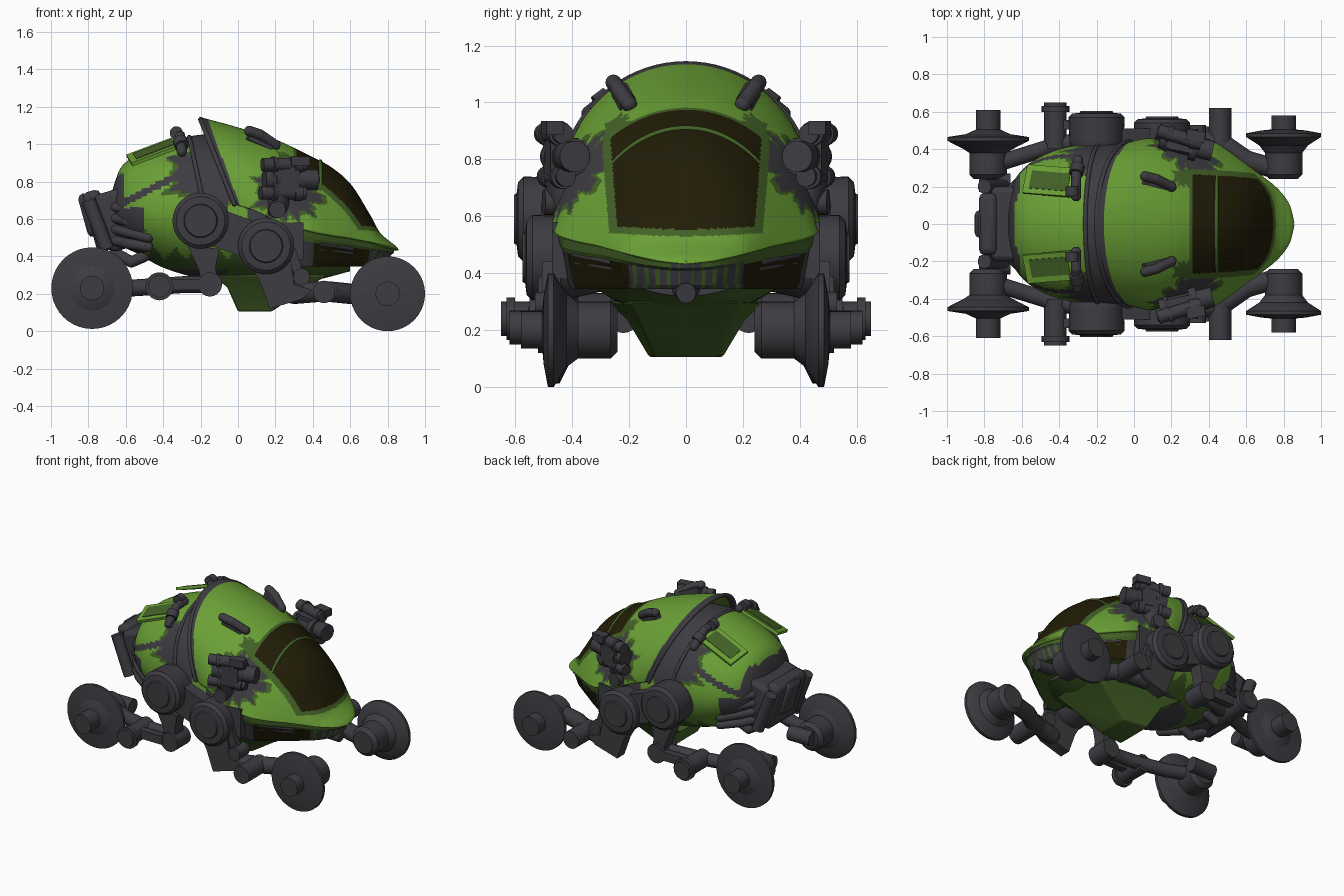
import bpy, bmesh, math
from mathutils import Vector, Matrix

if "Cube" in bpy.data.objects:
    bpy.data.objects.remove(bpy.data.objects["Cube"])


def material(name, rgb):
    m = bpy.data.materials.new(name)
    m.use_nodes = True
    m.diffuse_color = (*rgb, 1)
    m.node_tree.nodes["Principled BSDF"].inputs["Base Color"].default_value = (*rgb, 1)
    return m


MATS = [material("leaf green", (.145, .35, .036)), material("dark green", (.055, .12, .02)),
        material("visor olive", (.015, .012, .002)), material("gunmetal", (.047, .045, .053))]
GREEN, DARK, VISOR, GREY = range(4)


def finish(name, bm, mat=GREY, mirror=True, rule=None, bevel=0, angle=35):
    bmesh.ops.recalc_face_normals(bm, faces=bm.faces)
    for f in bm.faces:
        f.material_index = rule(f.calc_center_median()) if rule else mat
    me = bpy.data.meshes.new(name)
    bm.to_mesh(me)
    bm.free()
    ob = bpy.data.objects.new(name, me)
    bpy.context.collection.objects.link(ob)
    for m in MATS:
        me.materials.append(m)
    if bevel:
        b = ob.modifiers.new("Bevel", 'BEVEL')
        b.width, b.segments = bevel, 2
    if mirror:
        mod = ob.modifiers.new("Mirror", 'MIRROR')
        mod.use_axis = (False, True, False)
    bpy.ops.object.select_all(action='DESELECT')
    ob.select_set(True)
    bpy.context.view_layer.objects.active = ob
    bpy.ops.object.shade_smooth_by_angle(angle=math.radians(angle))
    return ob


def rod(bm, a, b, r, r2=None, n=20):
    a, b = Vector(a), Vector(b)
    M = Matrix.Translation((a + b) / 2) @ (b - a).to_track_quat('Z', 'Y').to_matrix().to_4x4()
    bmesh.ops.create_cone(bm, cap_ends=True, segments=n, radius1=r, radius2=r2 or r,
                          depth=(b - a).length, matrix=M)


def pipe(bm, pts, r):
    for a, b in zip(pts, pts[1:]):
        rod(bm, a, b, r, n=14)
    for p in pts:
        bmesh.ops.create_uvsphere(bm, u_segments=14, v_segments=8, radius=r, matrix=Matrix.Translation(p))


def block(bm, loc, size, pitch=0, yaw=0, roll=0):
    M = (Matrix.Translation(loc) @ Matrix.Rotation(yaw, 4, 'Z') @ Matrix.Rotation(pitch, 4, 'Y')
         @ Matrix.Rotation(roll, 4, 'X') @ Matrix.Diagonal((*size, 1)))
    bmesh.ops.create_cube(bm, size=1, matrix=M)


def bridge(bm, rings):
    for a, b in zip(rings, rings[1:]):
        for k in range(len(a)):
            bm.faces.new((a[k], a[k - 1], b[k - 1], b[k]))
    bm.faces.new(rings[0])
    bm.faces.new(rings[-1])


def plate(bm, outline, y0, y1):
    bridge(bm, [[bm.verts.new((x, y, z)) for x, z in outline] for y in (y0, y1)])


def lathe_y(bm, x, z, profile, n=40):
    # disc profile of (y, radius) turned about a sideways axle
    for (y0, r0), (y1, r1) in zip(profile, profile[1:]):
        rod(bm, (x, y0, z), (x, y1, z), r0, r1, n)


def sample(rows, x):
    i = max(k for k in range(len(rows) - 1) if rows[k][0] <= x + 1e-6)
    a, b = rows[i], rows[i + 1]
    p, q = rows[max(i - 1, 0)], rows[min(i + 2, len(rows) - 1)]
    d = b[0] - a[0]
    t = (x - a[0]) / d
    out = []
    for k in range(1, len(a)):
        m0 = (b[k] - p[k]) / (b[0] - p[0]) * d
        m1 = (q[k] - a[k]) / (q[0] - a[0]) * d
        out.append((2*t**3 - 3*t*t + 1)*a[k] + (t**3 - 2*t*t + t)*m0
                   + (3*t*t - 2*t**3)*b[k] + (t**3 - t*t)*m1)
    return out


def loft(rows, steps, n, full, lean=0):
    # rows: x, brim half width, dome half width, middle, top, bottom
    bm, prev = bmesh.new(), None
    for s in range(steps + 1):
        x = rows[0][0] + (rows[-1][0] - rows[0][0]) * math.sin(math.pi / 2 * s / steps)
        w, wd, zm, zt, zb = sample(rows, x)
        ring = []
        for k in range(n if full else n + 1):
            a = (2 if full else 1) * math.pi * k / n
            c, sn = math.cos(a), math.sin(a)
            y = c * max(wd, .002) + math.copysign((w - wd) * (1 - abs(sn)) ** 2.2, c)
            h = (zt - zm) if sn >= 0 else (zm - zb)
            ring.append(bm.verts.new((x + lean * (1 - sn) * max(0, (.25 - x) / .45), y, zm + sn * h)))
        if prev:
            for k in range(n):
                j = (k + 1) % len(ring)
                bm.faces.new((prev[k], prev[j], ring[j], ring[k]))
        elif full:
            bm.faces.new(ring)
        prev = ring
    if full:
        bm.faces.new(prev)
    return bm


def zig(t):
    return abs((t % 2) - 1)


def patch(u, v, ru, rv):
    # jagged camouflage distance, under one inside the patch
    a = math.atan2(v, u)
    return math.hypot(u / ru, v / rv) + .35 * zig(a * 4) + .15 * zig(a * 9)


# main hull: rear dome and belly
HULL = [(x, w, w, zm, zt, zb) for x, w, zm, zt, zb in (
    (-.67, .16, .66, .76, .50), (-.63, .25, .66, .87, .46), (-.55, .33, .65, .935, .42),
    (-.4, .40, .64, 1.0, .34), (-.2, .43, .64, 1.05, .28), (0, .43, .6, 1.03, .25),
    (.2, .43, .55, .92, .25), (.4, .40, .50, .72, .27), (.6, .26, .46, .48, .32))]


def hull_rule(c):
    seam = .69 + .18 * min(1, max(0, (c.x + .6) / .35))
    if c.x < -.5 and c.z < .66 or c.x < -.61 and c.z < .84 or c.x > -.25 and c.z > .78:
        return GREY
    if abs(c.z - seam) < .02 and c.x < -.1:
        return GREY
    if c.z < .33 or c.x > .05:
        return DARK if c.x > -.05 and c.z < .36 else GREY
    d = patch(c.x + .13, c.z - .84, .27, .2) if abs(c.y) > .25 else 9
    if d < 1.1:
        return GREY
    return DARK if d < 1.2 or c.z < .38 + .07 * zig(c.x * 18) else GREEN


finish("hull", loft(HULL, 130, 130, True), mirror=False, rule=hull_rule)

# front canopy shell with flared brim and visor
SHELL = [(-.2, .43, .43, .68, 1.135, 0), (0, .45, .45, .64, 1.08, 0), (.2, .46, .44, .58, 1.015, 0),
         (.3, .46, .405, .555, .97, 0), (.4, .445, .36, .53, .92, 0), (.5, .385, .315, .51, .865, 0),
         (.6, .31, .27, .495, .775, 0), (.7, .235, .215, .475, .615, 0), (.75, .195, .18, .463, .525, 0),
         (.8, .14, .13, .45, .478, 0), (.83, .085, .08, .44, .455, 0), (.85, 0, 0, .432, .436, 0)]


def shell_rule(c):
    y = abs(c.y)
    side = .235 + .08 * (c.z - .55)
    if c.x > .29 and y < side + .03 and c.z > .525 + .2 * y * y:
        return VISOR if y < side and c.z > .55 + .2 * y * y and c.x > .312 else DARK
    if c.x + .2 < .18 * (1.135 - c.z) / .455 + .03 and c.x < .02:
        return GREY
    if y > .28:
        d = patch(c.x - .27, c.z - .74, .2, .16)
        if d < 1.05:
            return GREY
        if d < 1.2:
            return DARK
    return DARK if patch(c.x - .27, y - .25, .08, .06) < 1.1 else GREEN


shell = finish("canopy_shell", loft(SHELL, 180, 150, False, .18), mirror=False, rule=shell_rule)
sol = shell.modifiers.new("Thickness", 'SOLIDIFY')
sol.thickness, sol.offset = .018, 0

# raised crossbar over the visor
w, wd, zm, zt, _ = sample(SHELL, .44)
bm = bmesh.new()
pipe(bm, [(.44, wd * math.sin(a), zm + (zt - zm) * math.cos(a) + .008)
          for a in [math.pi * .29 * k / 12 for k in range(-12, 13)]], .011)
finish("visor_crossbar", bm, DARK, mirror=False)

# fascia below the brim, with vents coloured by position
bm, prev = bmesh.new(), None
loop = []
for s in range(-90, 91):
    x = .32 + .525 * math.cos(math.pi / 2 * s / 90)
    w, _, zm = sample(SHELL, x)[:3]
    y = math.copysign(w, s)
    col = [bm.verts.new((.3 + (x - .3) * k, y * k, zm + (.345 - zm) * h))
           for k, h in ((.985, 0), (.975, .2), (.95, .3), (.91, .85), (.88, 1))]
    if prev:
        for k in range(4):
            bm.faces.new((prev[k], prev[k + 1], col[k + 1], col[k]))
    prev = col
    loop.append(col[-1])
bm.faces.new(loop)


def fascia_rule(c):
    y = abs(c.y)
    if c.z > .43 - .08 * (c.x - .8) or c.z < .347:
        return DARK
    if y < .2:
        return GREY if zig(y * 50) > .35 else DARK
    return VISOR if c.x > .4 else GREY


finish("fascia", bm, mirror=False, rule=fascia_rule, angle=25)

# vent slats on the fascia sides and nose knob
bm = bmesh.new()
for i in range(4):
    pipe(bm, [(.44, .392 - i * .01, .465 - i * .028), (.53, .329 - i * .01, .453 - i * .025),
              (.61, .268 - i * .01, .44 - i * .022)], .01)
finish("side_vents", bm)
bm = bmesh.new()
rod(bm, (.68, 0, .35), (.8, 0, .33), .05, .035)
finish("nose_knob", bm, mirror=False)

# belly keel
bm = bmesh.new()
bridge(bm, [[bm.verts.new((x, y, z)) for x, y in ((x0, -w0), (x0, w0), (x1, w1), (x1, -w1))]
            for z, x0, w0, x1, w1 in ((.3, -.16, .28, .48, .2), (.24, -.06, .21, .38, .17),
                                      (.105, .0, .13, .18, .11))])
finish("belly_keel", bm, DARK, mirror=False, bevel=.01)

# wheels, each with a broad dished rim, inner motor and outer axle
for name, x, z, R, dy, end in (("rear_wheel", -.78, .23, .218, 0, .61), ("front_wheel", .8, .2, .2, .02, .58)):
    bm = bmesh.new()
    lathe_y(bm, x, z, [(.24, .075), (.265, .1), (.38, .1), (.40 + dy, .13), (.445 + dy, R), (.465 + dy, R),
                       (.48 + dy, .12), (.505, .065), (end, .065)])
    finish(name, bm)

# legs
bm = bmesh.new()
pipe(bm, [(-.74, .32, .24), (-.58, .37, .23), (-.42, .42, .24), (-.28, .45, .25), (-.15, .46, .25)], .045)
rod(bm, (-.42, .4, .24), (-.42, .65, .24), .06)
rod(bm, (-.42, .6, .24), (-.42, .63, .24), .075)
rod(bm, (-.15, .4, .25), (-.15, .55, .25), .065)
block(bm, (-.3, .53, .25), (.2, .05, .06))
plate(bm, [(-.27, .46), (-.1, .44), (-.12, .34), (-.1, .21), (-.19, .21), (-.21, .33)], .44, .53)
finish("rear_leg", bm)
bm = bmesh.new()
pipe(bm, [(.74, .3, .2), (.6, .34, .2), (.5, .41, .21), (.42, .44, .21), (.3, .46, .2)], .055)
rod(bm, (.46, .4, .21), (.46, .62, .21), .06)
rod(bm, (.34, .42, .29), (.34, .53, .29), .045)
plate(bm, [(.04, .4), (.12, .26), (.17, .12), (.34, .17), (.4, .22), (.3, .25), (.28, .4)], .44, .52)
block(bm, (.31, .48, .35), (.05, .05, .18), pitch=-.3)
finish("front_leg", bm)

# hip discs
bm = bmesh.new()
for x, z, dy in ((-.2, .59, .02), (.15, .455, -.01)):
    lathe_y(bm, x, z, [(.3, .12), (.42 + dy, .145), (.55 + dy, .15), (.57 + dy, .13), (.575 + dy, .09),
                       (.585 + dy, .085)])
block(bm, (-.02, .45, .52), (.3, .12, .2), pitch=.35)
block(bm, (.28, .42, .48), (.14, .1, .2))
finish("hip_discs", bm)

# side guns
bm = bmesh.new()
for x0, x1, z, y, r in ((.14, .42, .81, .42, .055), (.13, .36, .89, .46, .036), (.12, .36, .74, .45, .036)):
    rod(bm, (x0, y + .04, z), (x1, y - .03, z), r)
    rod(bm, (.3, y - .01, z), (.34, y - .02, z), r * 1.2)
    rod(bm, (.18, y + .03, z), (.2, y + .02, z), r * 1.2)
block(bm, (.25, .44, .81), (.14, .1, .13), yaw=-.2)
block(bm, (.33, .47, .91), (.1, .06, .05), yaw=-.2)
rod(bm, (.2, .4, .58), (.22, .44, .74), .06)
rod(bm, (.19, .37, .65), (.21, .5, .65), .045)
finish("side_gun", bm)

# roof stubs, rear handles and canopy arches
bm = bmesh.new()
pipe(bm, [(.06, .255, 1.07), (.12, .24, 1.05), (.2, .2, .995)], .028)
block(bm, (.12, .22, 1.02), (.14, .05, .05), pitch=.4, yaw=-.25)
finish("roof_stub", bm)
bm = bmesh.new()
pipe(bm, [(-.31, .15, 1.045), (-.31, .24, 1.04), (-.3, .34, .96)], .028)
rod(bm, (-.33, .15, 1.06), (-.33, .2, 1.06), .035)
rod(bm, (-.31, .27, 1.02), (-.3, .31, .99), .038)
finish("rear_handle", bm)
bm = bmesh.new()
angles = [math.pi * k / 40 for k in range(41)]
pipe(bm, [(-.2 + .18 * (1 - math.sin(a)), .44 * math.cos(a), .68 + .452 * math.sin(a)) for a in angles], .013)
pipe(bm, [(-.26 + .08 * (1 - math.sin(a)), .425 * math.cos(a), .66 + .378 * math.sin(a)) for a in angles], .012)
finish("canopy_arches", bm, mirror=False)

# raised rear panels with dark slots
for name, mat, lift, size in (("rear_panel", GREEN, 0, (.28, .16, .02)), ("rear_slot", DARK, .01, (.22, .1, .009))):
    bm = bmesh.new()
    block(bm, (-.45, .23, .962 + lift), size, pitch=-.36, yaw=-.08, roll=-.3)
    finish(name, bm, mat)

# rear engine pack with ribs and pipes
bm = bmesh.new()
block(bm, (-.745, 0, .59), (.1, .33, .33), pitch=-.27)
block(bm, (-.63, 0, .6), (.2, .4, .32), pitch=-.3)
block(bm, (-.8, 0, .62), (.06, .15, .24), pitch=-.27)
finish("engine_pack", bm, mirror=False, bevel=.03)
bm = bmesh.new()
for i in range(4):
    pipe(bm, [(-.68, .16, .67 - i * .06), (-.6, .24, .65 - i * .06), (-.48, .31, .6 - i * .05)], .028)
rod(bm, (-.83, .22, .24), (-.66, .22, .24), .05)
rod(bm, (-.8, .2, .7), (-.7, .2, .44), .038)
pipe(bm, [(-.66, .1, .42), (-.57, .12, .37), (-.5, .12, .4)], .03)
finish("engine_pipes", bm)
